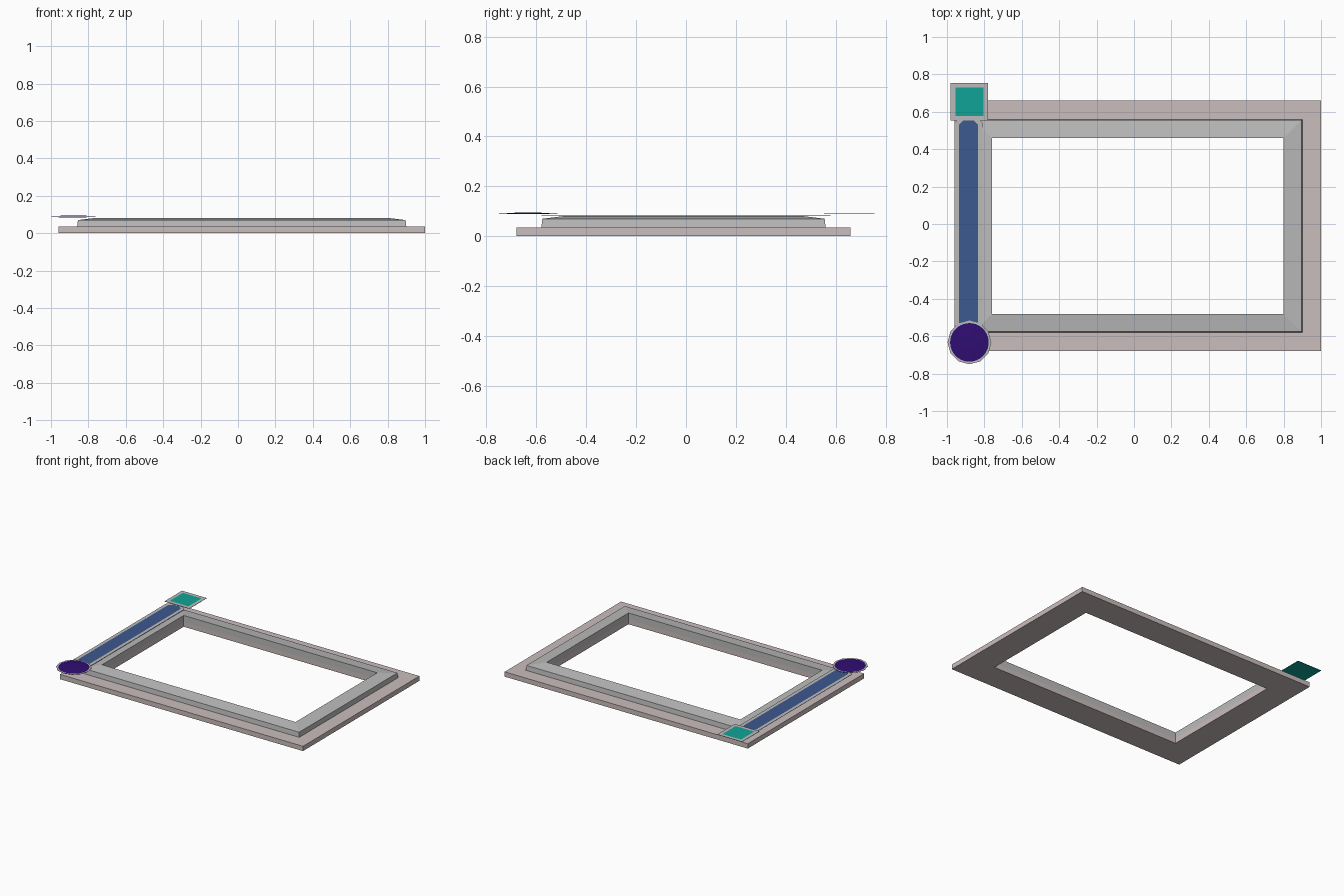
import bpy, bmesh, math

if "Cube" in bpy.data.objects:
    bpy.data.objects.remove(bpy.data.objects["Cube"], do_unlink=True)


def material(name, r, g, b):
    m = bpy.data.materials.new(name)
    m.use_nodes = True
    m.diffuse_color = (r, g, b, 1)
    m.node_tree.nodes["Principled BSDF"].inputs["Base Color"].default_value = (r, g, b, 1)
    return m


pink = material("dusty pink", 0.60, 0.51, 0.51)
grey = material("light grey", 0.50, 0.50, 0.50)
teal = material("teal", 0.005, 0.37, 0.31)
blue = material("slate blue", 0.045, 0.10, 0.28)
purple = material("deep purple", 0.03, 0.004, 0.17)

LEFT, RIGHT, FRONT, BACK = -0.96, 1.0, -0.68, 0.66


def finish(name, bm, *mats):
    bmesh.ops.recalc_face_normals(bm, faces=bm.faces)
    me = bpy.data.meshes.new(name)
    bm.to_mesh(me)
    bm.free()
    for m in mats:
        me.materials.append(m)
    ob = bpy.data.objects.new(name, me)
    bpy.context.collection.objects.link(ob)
    return ob


def frame(name, profile, mat):
    """Sweep a closed (inset, height) profile round the rectangle with mitred corners."""
    bm = bmesh.new()
    loops = []
    for d, z in profile:
        corners = [(LEFT + d, FRONT + d), (RIGHT - d, FRONT + d),
                   (RIGHT - d, BACK - d), (LEFT + d, BACK - d)]
        loops.append([bm.verts.new((x, y, z)) for x, y in corners])
    for a, b in zip(loops, loops[1:] + loops[:1]):
        for i in range(4):
            j = (i + 1) % 4
            bm.faces.new((a[i], a[j], b[j], b[i]))
    return finish(name, bm, mat)


def panel(name, outline, z, border, fill, thick=0.002):
    """Thin plate with a grey border inset on its top face."""
    bm = bmesh.new()
    face = bm.faces.new([bm.verts.new((x, y, z)) for x, y in outline])
    ext = bmesh.ops.extrude_face_region(bm, geom=[face])
    bmesh.ops.translate(bm, vec=(0, 0, thick),
                        verts=[v for v in ext["geom"] if isinstance(v, bmesh.types.BMVert)])
    top = [f for f in ext["geom"] if isinstance(f, bmesh.types.BMFace)]
    bm.normal_update()
    rim = bmesh.ops.inset_region(bm, faces=top, thickness=border, use_even_offset=True)
    for f in rim["faces"]:
        f.material_index = 1
    return finish(name, bm, fill, grey)


def rectangle(x0, x1, y0, y1, c=0.0):
    if not c:
        return [(x0, y0), (x1, y0), (x1, y1), (x0, y1)]
    return [(x0 + c, y0), (x1 - c, y0), (x1, y0 + c), (x1, y1 - c),
            (x1 - c, y1), (x0 + c, y1), (x0, y1 - c), (x0, y0 + c)]


# Stepped frame
frame("base_frame", [(0, 0), (0, 0.035), (0.2, 0.035), (0.2, 0)], pink)
frame("raised_frame", [(0.1, 0.035), (0.104, 0.07), (0.2, 0.082), (0.2, 0.035)], grey)

# Strip along the right side, with clipped ends
panel("side_strip", rectangle(-0.96, -0.81, -0.58, 0.58, 0.04), 0.081, 0.024, blue)

# Square corner plate
panel("square_plate", rectangle(-0.98, -0.78, 0.553, 0.755), 0.089, 0.025, teal)

# Round corner plate with a shallow domed disc
cx, cy, sides = -0.88, -0.633, 12
ring = [(cx + 0.117 * math.cos(math.tau * i / sides),
         cy + 0.117 * math.sin(math.tau * i / sides)) for i in range(sides)]
panel("round_plate", ring, 0.089, 0.014, purple)

bm = bmesh.new()
bmesh.ops.create_cone(bm, cap_ends=True, segments=40, radius1=0.103, radius2=0.04, depth=0.004)
disc = finish("round_disc", bm, purple)
disc.location = (cx, cy, 0.093)
